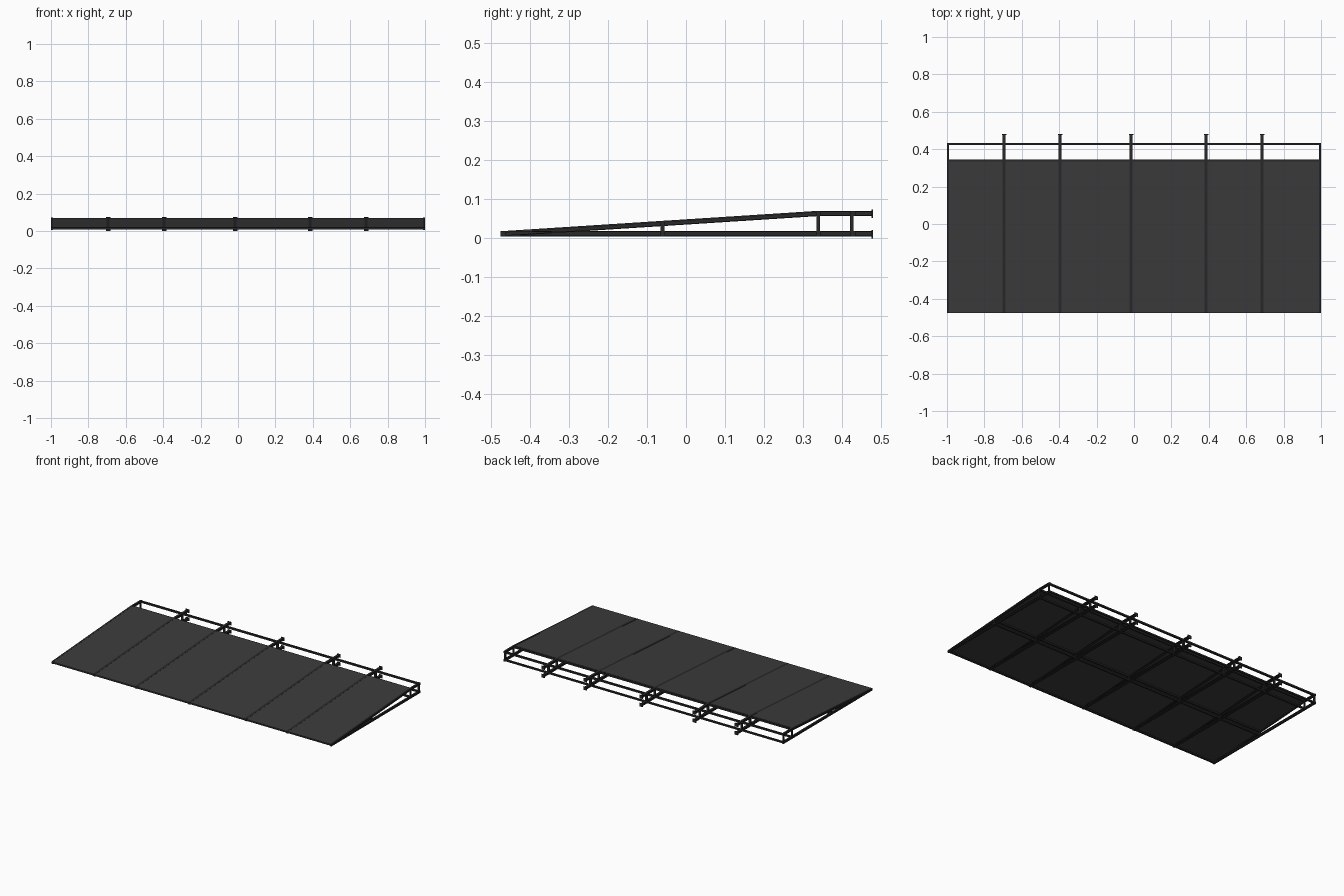
import bpy, bmesh

if "Cube" in bpy.data.objects:
    bpy.data.objects.remove(bpy.data.objects["Cube"])


def material(name, v):
    m = bpy.data.materials.new(name)
    m.diffuse_color = (v, v, v, 1)
    m.use_nodes = True
    m.node_tree.nodes["Principled BSDF"].inputs["Base Color"].default_value = m.diffuse_color
    return m


STEEL = material("dark_steel", 0.022)
SHEET = material("dark_sheet", 0.045)


def prism(bm, pts, x0, x1):
    """Extrude a y-z outline along x."""
    a = [bm.verts.new((x0, y, z)) for y, z in pts]
    b = [bm.verts.new((x1, y, z)) for y, z in pts]
    bm.faces.new(a)
    bm.faces.new(b[::-1])
    n = len(pts)
    for i in range(n):
        j = (i + 1) % n
        bm.faces.new((a[i], b[i], b[j], a[j]))


def box(bm, x0, x1, y0, y1, z0, z1):
    prism(bm, [(y0, z0), (y1, z0), (y1, z1), (y0, z1)], x0, x1)


def strip(bm, line, low, high, x, w):
    """Plate of width w following a y-z line, between two height offsets."""
    pts = [(y, z + low) for y, z in line] + [(y, z + high) for y, z in reversed(line)]
    prism(bm, pts, x - w / 2, x + w / 2)


def i_beam(bm, line, x, w, h=0.0135, t=0.0025):
    strip(bm, line, -h, -h + t, x, w)
    strip(bm, line, -h + t, -t, x, w * 0.25)
    strip(bm, line, -t, 0, x, w)


def finish(bm, name, mat):
    bmesh.ops.recalc_face_normals(bm, faces=bm.faces)
    me = bpy.data.meshes.new(name)
    bm.to_mesh(me)
    bm.free()
    me.materials.append(mat)
    ob = bpy.data.objects.new(name, me)
    bpy.context.collection.objects.link(ob)


FRONT, KNEE, BACK, WALL = -0.475, 0.335, 0.434, 0.478


def roof_z(y):
    return 0.0185 + (min(y, KNEE) - FRONT) * 0.052 / (KNEE - FRONT)


def rib(name, x, w, back, plates):
    bm = bmesh.new()
    # sloping top chord and level bottom chord
    i_beam(bm, [(FRONT, roof_z(FRONT)), (KNEE, roof_z(KNEE)), (back, roof_z(KNEE))], x, w)
    i_beam(bm, [(FRONT, 0.0185), (back, 0.0185)], x, w)
    # uprights
    for y in (-0.06, 0.339, 0.425):
        box(bm, x - w * 0.4, x + w * 0.4, y - 0.005, y + 0.005, 0.017, roof_z(y) - 0.012)
    # wall plates
    if plates:
        for z0, z1 in ((0, 0.0215), (0.053, 0.0745)):
            box(bm, x - 0.012, x + 0.012, WALL - 0.002, WALL + 0.002, z0, z1)
    finish(bm, name, STEEL)


# wall-mounted ribs and end frames
for i, x in enumerate((-0.695, -0.395, -0.015, 0.385, 0.685)):
    rib(f"rib_{i + 1}", x, 0.016, WALL, True)
for side, x in (("left", -0.994), ("right", 0.994)):
    rib(f"{side}_end_frame", x, 0.012, BACK, False)

# purlins running the full width
for label, y in (("front", -0.469), ("middle", -0.06), ("rear", 0.339), ("back", 0.428)):
    bm = bmesh.new()
    top = roof_z(y) - 0.002
    box(bm, -1, 1, y - 0.006, y + 0.006, 0.008, 0.0175)
    if label != "front":
        box(bm, -1, 1, y - 0.006, y + 0.006, top - 0.0105, top)
    finish(bm, f"{label}_purlins", STEEL)

# sloping roof sheet
bm = bmesh.new()
strip(bm, [(FRONT, roof_z(FRONT)), (KNEE, roof_z(KNEE))], -0.004, -0.0005, 0, 2.0)
finish(bm, "roof_sheet", SHEET)
